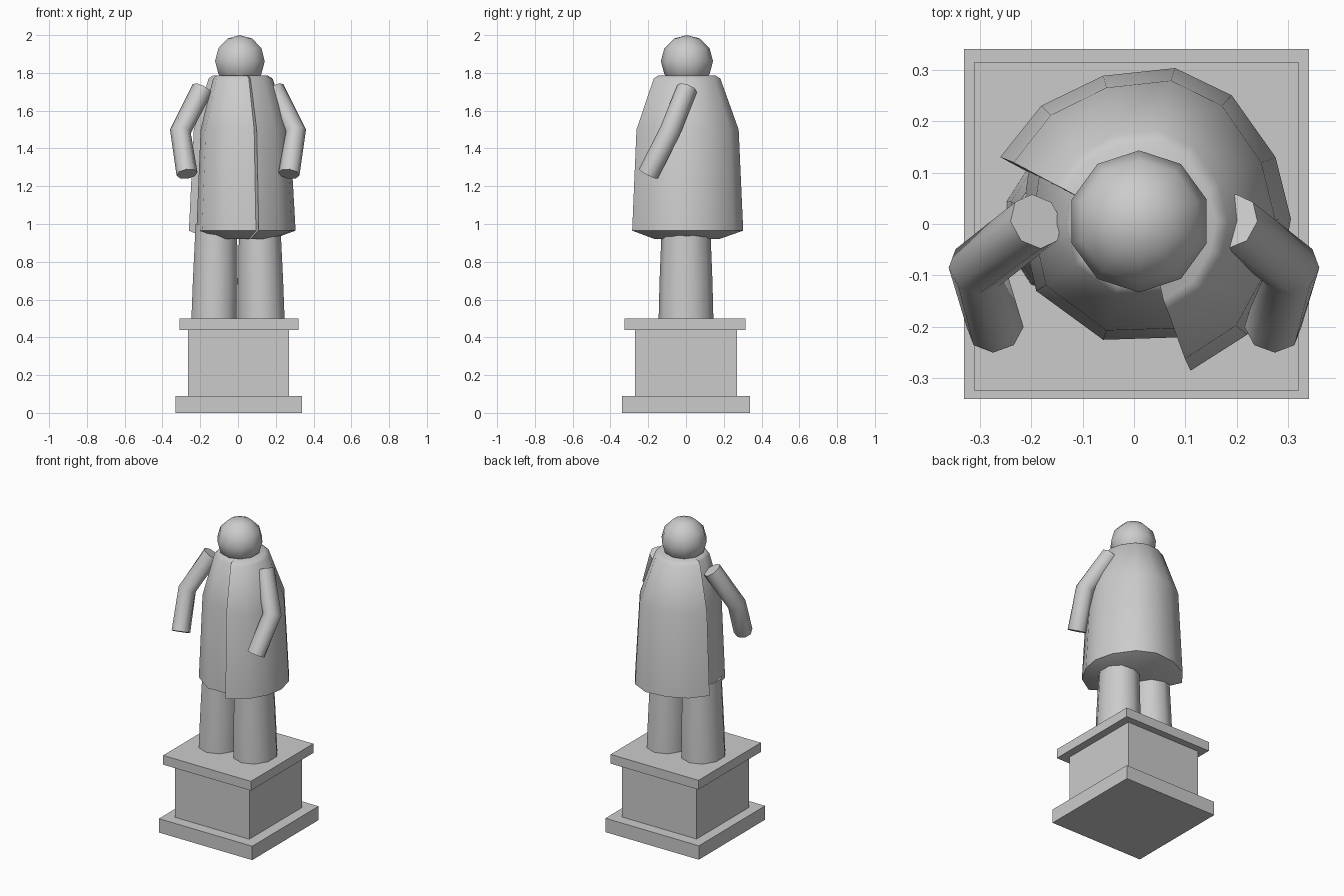
import bpy, math
from mathutils import Vector

cube = bpy.data.objects.get("Cube")
if cube:
    bpy.data.objects.remove(cube, do_unlink=True)

stone = bpy.data.materials.new("grey stone")
stone.use_nodes = True
colour = (0.6, 0.6, 0.6, 1)
stone.diffuse_color = colour
stone.node_tree.nodes["Principled BSDF"].inputs["Base Color"].default_value = colour


def finish(obj, angle):
    obj.data.materials.append(stone)
    bpy.ops.object.select_all(action="DESELECT")
    bpy.context.view_layer.objects.active = obj
    obj.select_set(True)
    bpy.ops.object.shade_smooth_by_angle(angle=math.radians(angle))


def loft(name, rings, angle=50):
    """Skin a list of equal-length rings and cap both ends."""
    n = len(rings[0])
    verts = [p for ring in rings for p in ring]
    faces = [(r * n + i, r * n + (i + 1) % n, (r + 1) * n + (i + 1) % n, (r + 1) * n + i)
             for r in range(len(rings) - 1) for i in range(n)]
    faces.append(tuple(reversed(range(n))))
    faces.append(tuple(range(len(verts) - n, len(verts))))
    mesh = bpy.data.meshes.new(name)
    mesh.from_pydata(verts, [], faces)
    obj = bpy.data.objects.new(name, mesh)
    bpy.context.collection.objects.link(obj)
    finish(obj, angle)


def slab(name, x0, x1, y0, y1, z0, z1):
    loft(name, [[(x0, y0, z), (x1, y0, z), (x1, y1, z), (x0, y1, z)] for z in (z0, z1)], 30)


def oval(cx, cy, z, rx, ry, n=10):
    return [(cx + rx * math.cos(math.tau * (i + .5) / n),
             cy + ry * math.sin(math.tau * (i + .5) / n), z) for i in range(n)]


# Plinth
slab("plinth_base", -.33, .34, -.34, .34, 0, .09)
slab("plinth_block", -.265, .27, -.27, .27, .08, .45)
slab("plinth_cap", -.31, .32, -.325, .315, .44, .5)

# Legs
for side, name in ((-1, "right_leg"), (1, "left_leg")):
    loft(name, [oval(side * .125, 0, .495, .128, .145),
                oval(side * .12, 0, .7, .125, .14),
                oval(side * .115, 0, 1.0, .115, .128)])

# Wrapped coat: open front edge overlaps the recessed front panel
section = [(.11, -.285), (.22, -.215), (.285, -.1), (.305, .01), (.275, .13),
           (.19, .25), (.08, .303), (-.06, .288), (-.18, .23), (-.26, .13),
           (-.205, .1), (-.22, 0), (-.19, -.13), (-.06, -.225), (.095, -.22)]
rows = [(.92, .6, .58), (.965, 1, 1), (1.5, .9, .92), (1.77, .6, .6), (1.785, .52, .52)]
loft("coat", [[(x * sx, y * sy, z) for x, y in section] for z, sx, sy in rows])


# Bent arms
def arm(name, side):
    path = [Vector(p) for p in ((side * .19, .005, 1.715), (side * .305, -.085, 1.49),
                                (side * .27, -.2, 1.265))]
    upper = (path[1] - path[0]).normalized()
    lower = (path[2] - path[1]).normalized()
    rings = []
    for centre, axis in zip(path, (upper, (upper + lower).normalized(), lower)):
        u = Vector((0, 1, 0)).cross(axis).normalized()
        v = axis.cross(u)
        rings.append([centre + .056 * (u * math.cos(math.tau * i / 8) + v * math.sin(math.tau * i / 8))
                      for i in range(8)])
    loft(name, rings)


arm("right_arm", -1)
arm("left_arm", 1)

# Head
bpy.ops.mesh.primitive_uv_sphere_add(segments=10, ring_count=6, radius=.138, location=(.01, .005, 1.862))
head = bpy.context.object
head.name = "head"
finish(head, 60)
